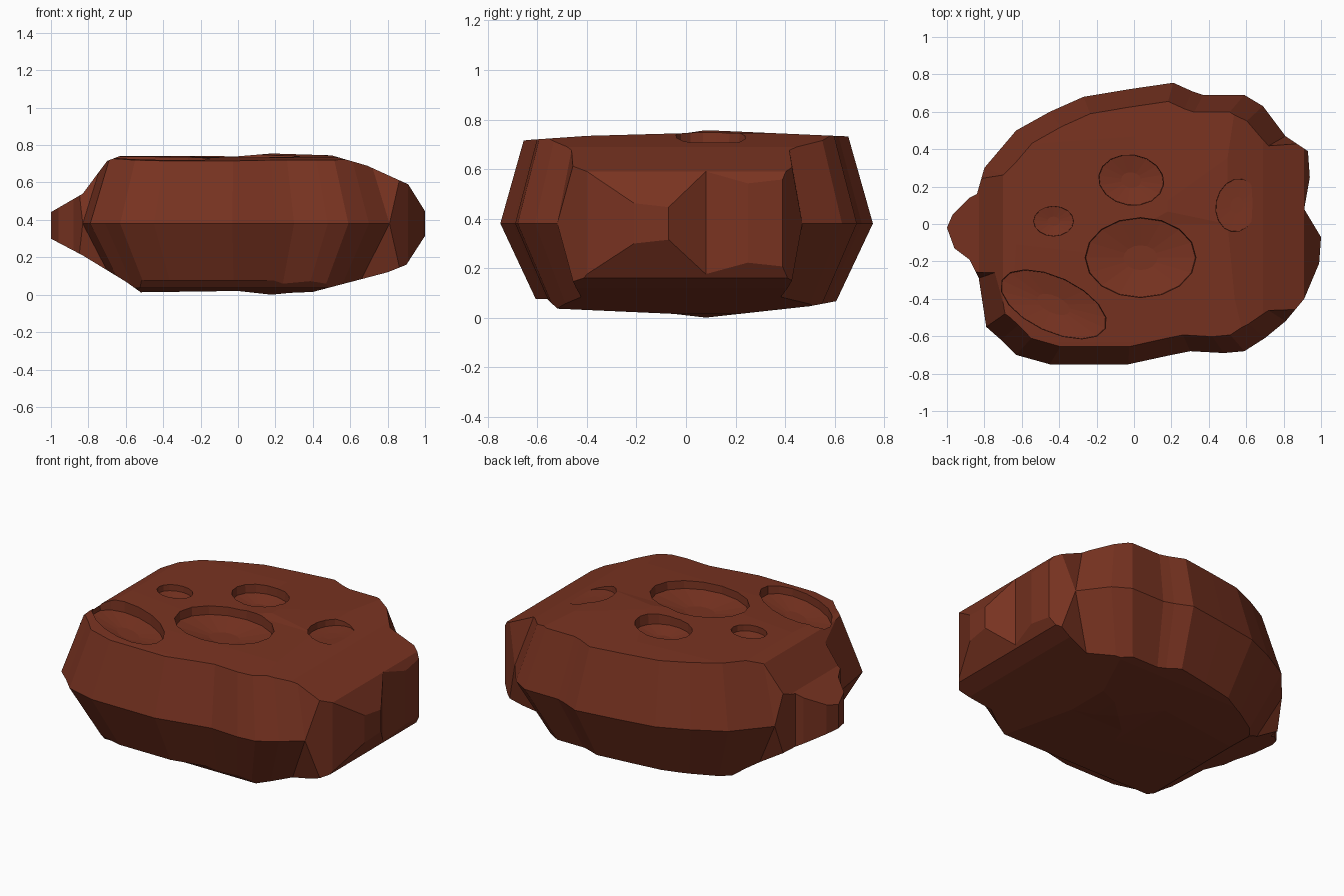
import bpy, bmesh, math
from mathutils import Vector

if "Cube" in bpy.data.objects:
    bpy.data.objects.remove(bpy.data.objects["Cube"])

rust = bpy.data.materials.new("rust_rock")
rust.diffuse_color = (0.19, 0.033, 0.015, 1)
rust.use_nodes = True
rust.node_tree.nodes["Principled BSDF"].inputs["Base Color"].default_value = rust.diffuse_color


def loft(name, rings):
    """Closed solid through matching rings of 3D points."""
    bm = bmesh.new()
    loops = [[bm.verts.new(p) for p in r] for r in rings]
    n = len(loops[0])
    for a, b in zip(loops, loops[1:]):
        for i in range(n):
            j = (i + 1) % n
            bm.faces.new((a[i], a[j], b[j], b[i]))
    bm.faces.new(loops[0][::-1])
    bm.faces.new(loops[-1])
    bmesh.ops.triangulate(bm, faces=bm.faces[:])
    bmesh.ops.recalc_face_normals(bm, faces=bm.faces[:])
    me = bpy.data.meshes.new(name)
    bm.to_mesh(me)
    bm.free()
    ob = bpy.data.objects.new(name, me)
    bpy.context.collection.objects.link(ob)
    return ob


def boolean(ob, cutter, op):
    """Apply a boolean and discard the cutter."""
    cutter.hide_render = True
    m = ob.modifiers.new("cut", 'BOOLEAN')
    m.operation, m.object, m.solver = op, cutter, 'EXACT'
    bpy.context.view_layer.update()
    dg = bpy.context.evaluated_depsgraph_get()
    me = bpy.data.meshes.new_from_object(ob.evaluated_get(dg))
    ob.modifiers.clear()
    ob.data = me
    bpy.data.objects.remove(cutter)


# Rock body: plan outline, widest at mid height, tapering up and down
outline = [(1, -.07), (.91, .08), (.94, .25), (.93, .39), (.81, .47), (.69, .63),
           (.59, .69), (.37, .69), (.31, .71), (.21, .755), (-.03, .72), (-.27, .68),
           (-.45, .60), (-.63, .50), (-.80, .30), (-.84, .16), (-.88, .14), (-.97, .05),
           (-1, -.02), (-.96, -.13), (-.88, -.19), (-.83, -.29), (-.79, -.55),
           (-.71, -.62), (-.63, -.70), (-.45, -.75), (-.03, -.75), (.2, -.70),
           (.3, -.68), (.48, -.69), (.59, -.68), (.70, -.61), (.81, -.52),
           (.91, -.40), (.99, -.21)]


def ring(z, s):
    # the bulges at both ends keep upright walls
    return [(x, y, z) if x > .82 or x < -.835 else (x * s, y * s, z) for x, y in outline]


rock = loft("asteroid_rock", [ring(-.06, .725), ring(.38, 1), ring(.82, .835)])

# Trim to the front silhouette
front = [(-1.02, .31), (-1.02, .43), (-.83, .54), (-.70, .715), (-.63, .742), (0, .74),
         (.18, .755), (.5, .745), (.69, .69), (.91, .59), (1.01, .43), (1.01, .33),
         (.9, .16), (.8, .12), (.4, .015), (.28, .01), (.18, 0), (0, .02),
         (-.52, .013), (-.6, .07), (-.83, .21)]
boolean(rock, loft("front_trim", [[(x, y, z) for x, z in front] for y in (-1, 1)]), 'INTERSECT')

# Trim to the side silhouette
side = [(-.9, .69), (-.63, .718), (-.4, .734), (0, .745), (.08, .757), (.65, .732), (.9, .722),
        (.9, .09), (.6, .065), (.5, .046), (.08, 0), (-.05, .015), (-.52, .036),
        (-.56, .075), (-.9, .08)]
boolean(rock, loft("side_trim", [[(x, y, z) for y, z in side] for x in (-1.2, 1.2)]), 'INTERSECT')

# Craters: x, y, radius x, radius y, rotation, rim floor z, centre dip
craters = [(.035, -.18, .305, .22, 0, .69, .03),
           (-.015, .235, .18, .138, -8, .69, .02),
           (-.43, .015, .11, .082, 0, .705, .01),
           (.55, .10, .115, .148, -12, .708, .004),
           (-.43, -.43, .315, .15, -25, .675, .02)]
for i, (cx, cy, rx, ry, rot, z, dip) in enumerate(craters):
    c, s = math.cos(math.radians(rot)), math.sin(math.radians(rot))

    def oval(h, k):
        pts = []
        for t in range(16):
            a = math.tau * t / 16
            u, v = rx * k * math.cos(a), ry * k * math.sin(a)
            pts.append(Vector((cx + u * c - v * s, cy + u * s + v * c, h)))
        return pts

    boolean(rock, loft(f"crater_{i}", [oval(z - dip, .3), oval(z, .96), oval(.85, 1.0)]), 'DIFFERENCE')

rock.data.materials.clear()
rock.data.materials.append(rust)
for p in rock.data.polygons:
    p.use_smooth = False
    p.material_index = 0
